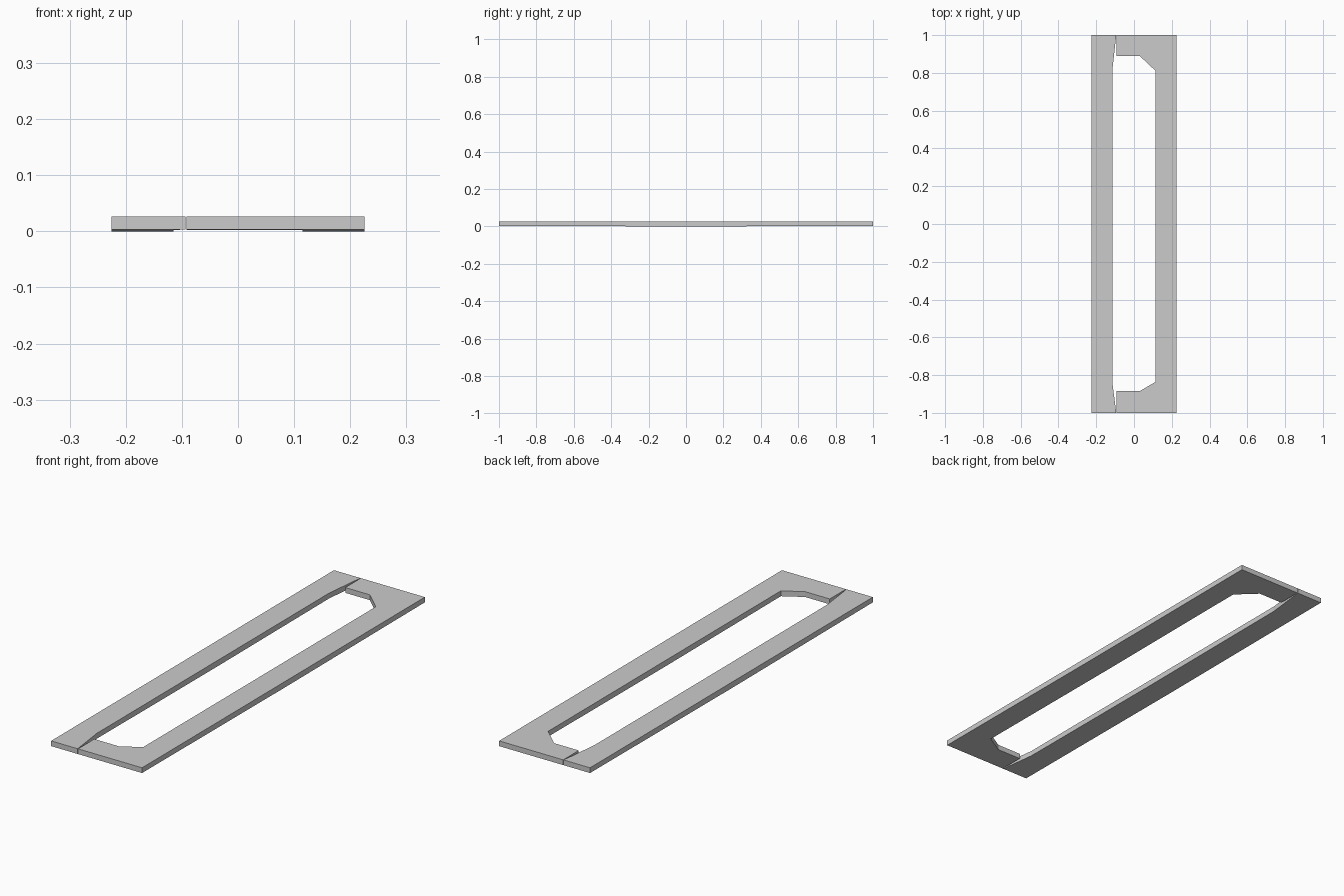
import bpy, bmesh

if "Cube" in bpy.data.objects:
    bpy.data.objects.remove(bpy.data.objects["Cube"])

TOP, BOTTOM, SAG = 0.0265, 0.003, 0.003


def slab(name, halves):
    """Extrude flat half outlines that meet at y = 0 into one slab with a faint sag underneath."""
    bm = bmesh.new()
    for outline in halves:
        bm.faces.new([bm.verts.new((x, y, TOP)) for x, y in outline])
    bmesh.ops.remove_doubles(bm, verts=bm.verts[:], dist=1e-5)
    caps = bm.faces[:]
    lower = bmesh.ops.extrude_face_region(bm, geom=caps, use_keep_orig=True)["geom"]
    for v in [g for g in lower if isinstance(g, bmesh.types.BMVert)]:
        v.co.z = BOTTOM - SAG * max(0, 1 - abs(v.co.y))
    bmesh.ops.recalc_face_normals(bm, faces=bm.faces[:])
    mesh = bpy.data.meshes.new(name)
    bm.to_mesh(mesh)
    bm.free()
    obj = bpy.data.objects.new(name, mesh)
    bpy.context.collection.objects.link(obj)
    return obj


def rail_half(s, bend):
    # straight bar whose inner edge flares at the end
    return [(-0.225, 0), (-0.115, 0), (-0.115, s * bend), (-0.094, s), (-0.225, s)]


def bracket_half(s, bend, end):
    # right bar with a chamfered corner and short return arm
    return [(0.225, 0), (0.225, s), (-0.092, s), (-0.092, s * end),
            (0.03, s * end), (0.115, s * bend), (0.115, 0)]


# Left bar
slab("left_rail", [rail_half(1, 0.81), rail_half(-1, 0.835)])
# C-shaped remainder of the frame
slab("frame_bracket", [bracket_half(1, 0.81, 0.89), bracket_half(-1, 0.835, 0.885)])
